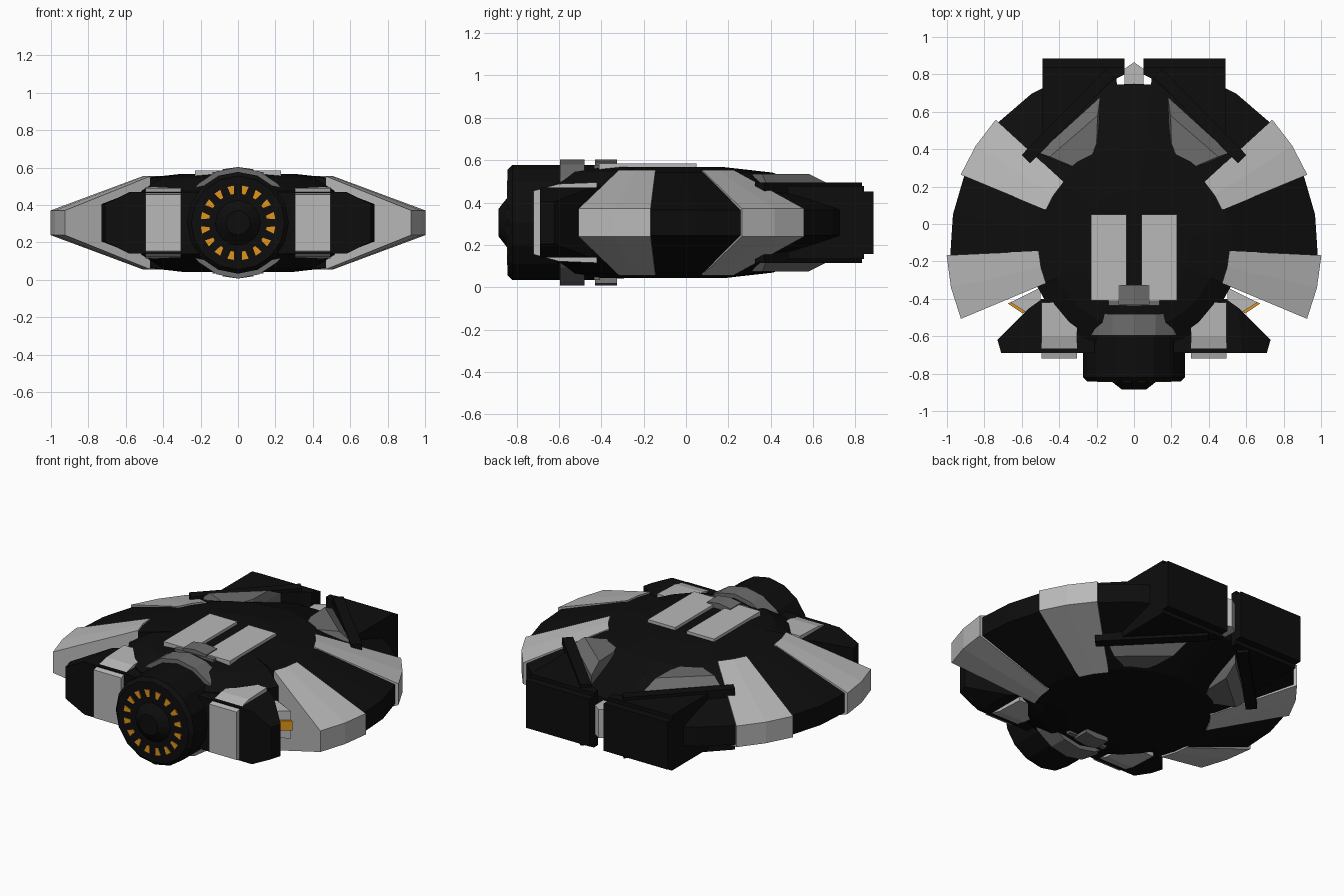
import bpy, bmesh
from math import sin, cos, radians

if "Cube" in bpy.data.objects:
    bpy.data.objects.remove(bpy.data.objects["Cube"])

ZC = 0.305          # height of the symmetry plane
CY = -0.12          # centre of the disc in y


def material(name, r, g, b):
    m = bpy.data.materials.new(name)
    m.diffuse_color = (r, g, b, 1)
    m.use_nodes = True
    m.node_tree.nodes["Principled BSDF"].inputs["Base Color"].default_value = m.diffuse_color
    return m


BLACK = material("black", .004, .004, .004)
LIGHT = material("light_grey", .48, .48, .48)
MID = material("mid_grey", .15, .15, .15)
ORANGE = material("orange", .75, .3, .01)


def build(name, verts, faces, mat):
    bm = bmesh.new()
    vs = [bm.verts.new(v) for v in verts]
    for f in faces:
        bm.faces.new([vs[i] for i in f])
    bmesh.ops.remove_doubles(bm, verts=bm.verts, dist=1e-5)
    bmesh.ops.recalc_face_normals(bm, faces=bm.faces)
    me = bpy.data.meshes.new(name)
    bm.to_mesh(me)
    bm.free()
    me.materials.append(mat)
    ob = bpy.data.objects.new(name, me)
    bpy.context.collection.objects.link(ob)
    return ob


def loft(name, rings, mat):
    """Skin closed rings of equal length and cap both ends."""
    n = len(rings[0])
    verts = [v for ring in rings for v in ring]
    faces = [[i * n + j, i * n + (j + 1) % n, (i + 1) * n + (j + 1) % n, (i + 1) * n + j]
             for i in range(len(rings) - 1) for j in range(n)]
    faces += [list(range(n)), list(range(len(verts) - n, len(verts)))]
    return build(name, verts, faces, mat)


def sector(name, profile, angles, mat, s=1):
    """Sweep a (radius, half height) profile about the disc centre."""
    loop = [(r, ZC + h) for r, h in profile] + [(r, ZC - h) for r, h in reversed(profile)]
    return loft(name, [[(s * r * cos(radians(a)), CY + r * sin(radians(a)), z) for r, z in loop]
                       for a in angles], mat)


def slab(name, pts, mat, s=1):
    """Outline of (x, y, half height), symmetric about the middle plane."""
    return loft(name, [[(s * x, y, ZC - h) for x, y, h in pts],
                       [(s * x, y, ZC + h) for x, y, h in pts]], mat)


def box(name, x0, x1, y0, y1, z0, z1, mat):
    return loft(name, [[(x0, y0, z), (x1, y0, z), (x1, y1, z), (x0, y1, z)] for z in (z0, z1)], mat)


# Disc hull, in sectors: sides, notched back, short front
core = [(0, .262), (.3, .262), (.53, .236)]
back = sector("hull_back", core + [(.87, .104)], [84, 90, 96], BLACK)
front = sector("hull_front", [(0, .262), (.3, .262), (.44, .24), (.56, .17)],
               [-157.5 + 13.5 * i for i in range(11)], BLACK)

for s, side in ((1, "right"), (-1, "left")):
    sector("hull_" + side, core + [(.983, .06)],
           [-22.5, -12.5, -2.5, 10, 22.5, 32.5, 42.5, 56, 70, 84], BLACK, s)

    # Light armour panels wrapping over the rim
    for label, a in (("front", -22.7), ("back", 22.5)):
        sector("armour_%s_%s" % (label, side), [(.51, .249), (1.003, .066)],
               [a, a + 10, a + 20], LIGHT, s)

    # Front wing block
    slab("wing_inner_" + side, [(0, -.4, .165), (.5, -.4, .165), (.52, -.69, .165), (0, -.69, .165)], BLACK, s)
    slab("wing_tip_" + side, [(.49, -.40, .165), (.56, -.45, .165), (.58, -.69, .165), (.5, -.69, .165)], BLACK, s)
    slab("wing_end_" + side, [(.56, -.45, .165), (.73, -.62, .10), (.71, -.69, .10), (.58, -.69, .165)], BLACK, s)

    # Light intake cover on the wing
    prof = [(-.42, .19), (-.60, .183), (-.72, .15)]
    loop = [(y, ZC + h) for y, h in prof] + [(y, ZC - h) for y, h in reversed(prof)]
    loft("wing_cover_" + side, [[(s * x, y, z) for y, z in loop] for x in (.305, .495)], LIGHT)

    # Small hatch with orange light, in the gap behind the wing
    slab("gap_hatch_" + side, [(.5, -.34, .085), (.66, -.42, .085), (.58, -.47, .085), (.5, -.44, .085)], LIGHT, s)
    slab("gap_lamp_" + side, [(.55, -.37, .03), (.675, -.425, .03), (.595, -.478, .03), (.55, -.45, .03)], ORANGE, s)

    # Rear prongs
    slab("prong_" + side, [(.05, .8, .172), (.05, .84, .172), (.49, .84, .172), (.49, .42, .172), (.11, .77, .172)],
         BLACK, s)
    slab("prong_tip_" + side, [(.05, .83, .148), (.05, .885, .148), (.49, .885, .148), (.49, .83, .148)], BLACK, s)

    # Diagonal rails and grey wedges, above and below
    for d, level in ((1, "top"), (-1, "bottom")):
        rail = [(.555, .325), (.6, .37), (.15, .83), (.105, .785)]
        loft("rail_%s_%s" % (level, side),
             [[(s * x, y, ZC + d * h) for x, y in rail] for h in (.1, .19)], BLACK)
        low = [(.18, .68), (.19, .43), (.25, .25), (.51, .38)]
        high = [(.195, .58), (.2, .43), (.26, .28), (.45, .36)]
        loft("wedge_%s_%s" % (level, side),
             [[(s * x, y, ZC + d * .09) for x, y in low],
              [(s * x, y, ZC + d * .18) for x, y in low],
              [(s * x, y, ZC + d * .23) for x, y in high]], MID)

    # Raised top deck plates
    box("deck_plate_" + side, s * .04, s * .23, -.41, .05, .54, .585, LIGHT)

# Light nose wedge between the prongs
slab("slot_wedge", [(-.05, .72, .09), (.05, .72, .09), (.05, .83, .09), (0, .865, .09), (-.05, .83, .09)], LIGHT)

# Engine barrel with hub
N = 16
ring_angles = [360 / N * i for i in range(N)]
loft("engine_barrel", [[(r * sin(radians(a)), y, ZC + r * cos(radians(a))) for a in ring_angles]
                       for r, y in ((.26, -.25), (.272, -.45), (.272, -.82), (.25, -.842),
                                    (.12, -.842), (.065, -.885))], BLACK)

# Orange engine teeth
for i in range(N):
    a0 = 360 / N * i + 360 / N / 2
    loft("engine_tooth_%d" % (i + 1),
         [[(r * sin(radians(a0 + w)), y, ZC + r * cos(radians(a0 + w)))
           for r, w in ((.155, -3), (.2, -5.5), (.2, 5.5), (.155, 3))] for y in (-.83, -.846)], ORANGE)

# Grey bands over and under the engine
for base, level in ((0, "top"), (180, "bottom")):
    for label, y0, y1, arcs in (("wide", -.595, -.48, (-55, -45, -22.5, 0, 22.5, 45, 55)),
                                ("narrow", -.43, -.325, (-16, 0, 16))):
        loft("engine_band_%s_%s" % (label, level),
             [[(r * sin(radians(base + a)), y, ZC + r * cos(radians(base + a)))
               for r, y in ((.2, y0), (.298, y0), (.298, y1), (.2, y1))] for a in arcs], MID)
    d = 1 if base == 0 else -1
    box("band_foot_" + level, -.135, .135, -.435, -.405, ZC + d * .2, ZC + d * .272, MID)
